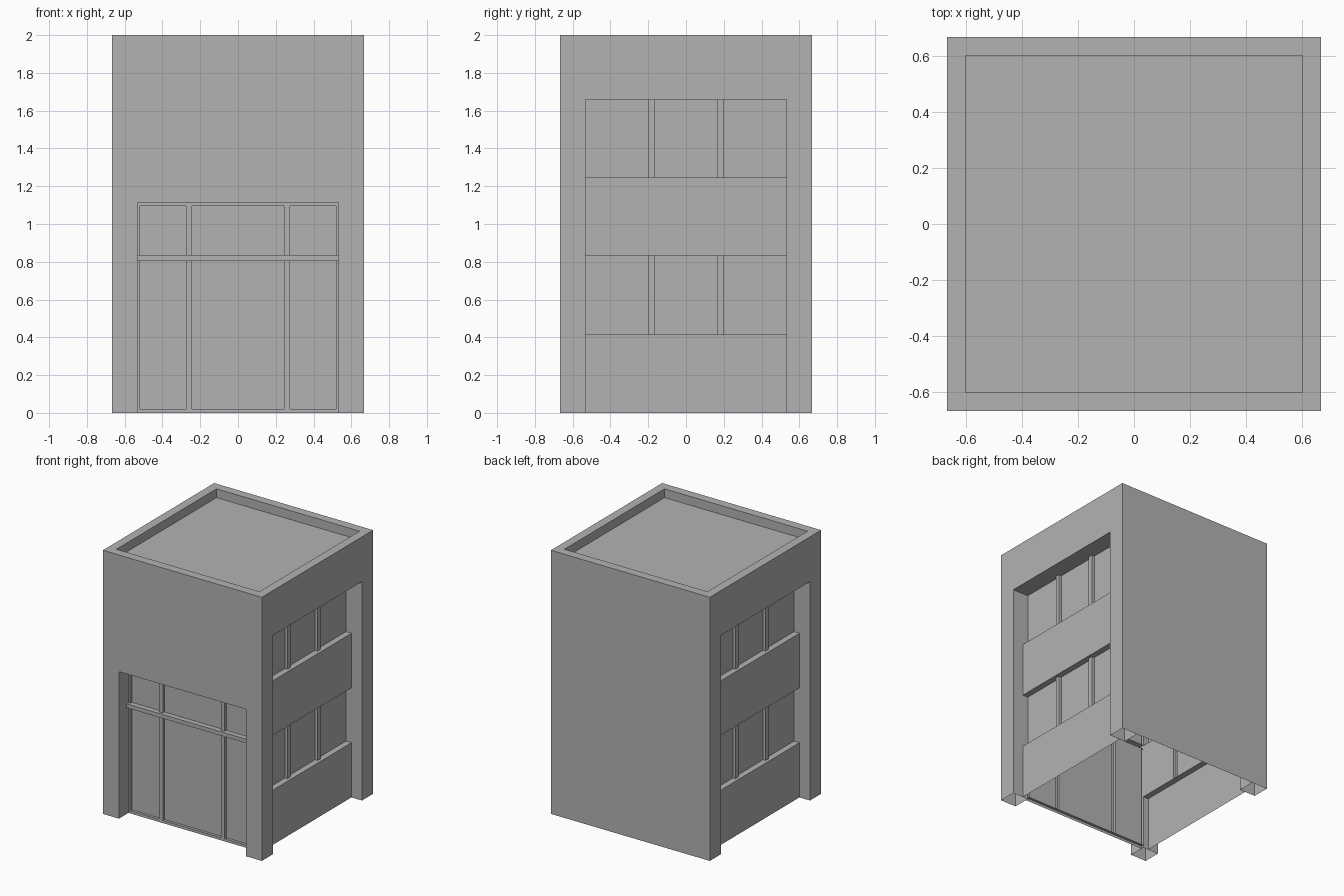
import bpy
from mathutils import Matrix, Vector

old = bpy.data.objects.get("Cube")
if old:
    bpy.data.objects.remove(old, do_unlink=True)

H = 0.667          # half width of the building
P = 0.533          # inner edge of the corner pillars
R = H - P          # depth of the window recesses
TOP = 2.0

grey = bpy.data.materials.new("plain_grey")
grey.use_nodes = True
COLOUR = (0.45, 0.45, 0.45, 1)
grey.diffuse_color = COLOUR
grey.node_tree.nodes["Principled BSDF"].inputs["Base Color"].default_value = COLOUR

# Wall frames: u runs along the wall, d runs inward from its face, z is up
WALLS = {
    "front": Matrix(((1, 0, 0, 0), (0, 1, 0, -H), (0, 0, 1, 0), (0, 0, 0, 1))),
    "back": Matrix(((1, 0, 0, 0), (0, -1, 0, H), (0, 0, 1, 0), (0, 0, 0, 1))),
    "left": Matrix(((0, -1, 0, H), (1, 0, 0, 0), (0, 0, 1, 0), (0, 0, 0, 1))),
    "right": Matrix(((0, 1, 0, -H), (1, 0, 0, 0), (0, 0, 1, 0), (0, 0, 0, 1))),
}
AXES = "udz"


def shell(name, frame, boxes, sides, inward=False):
    """Open boxes (u0, u1, d0, d1, z0, z1) with only the listed sides."""
    verts, faces = [], []
    for b in boxes:
        span = [b[0:2], b[2:4], b[4:6]]
        for side in sides.split():
            a = AXES.index(side[0])
            plus = side[1] == "+"
            i, j = (a + 1) % 3, (a + 2) % 3
            ring = []
            for p, q in ((0, 0), (1, 0), (1, 1), (0, 1)):
                co = Vector()
                co[a], co[i], co[j] = span[a][plus], span[i][p], span[j][q]
                ring.append(frame @ co)
            if (not plus) ^ inward ^ (frame.determinant() < 0):
                ring.reverse()
            faces.append(range(len(verts), len(verts) + 4))
            verts += ring
    mesh = bpy.data.meshes.new(name)
    mesh.from_pydata(verts, [], [tuple(f) for f in faces])
    mesh.materials.append(grey)
    obj = bpy.data.objects.new(name, mesh)
    bpy.context.collection.objects.link(obj)
    return obj


def wall_with_opening(name, head):
    """Outer face around a full-width opening, and the reveal of the opening."""
    f = WALLS[name]
    shell(name + "_wall", f, [(-H, -P, 0, 0, 0, head), (P, H, 0, 0, 0, head),
                              (-H, H, 0, 0, head, TOP)], "d-")
    shell(name + "_reveal", f, [(-P, P, 0, R, 0, head)], "u- u+ z+", inward=True)


def glazing(name, cols, rows):
    """Panes between pairs of bar edges."""
    shell(name, WALLS[name.split("_")[0]],
          [(u0, u1, R, R, z0, z1) for u0, u1 in cols for z0, z1 in rows], "d-")


# Front: shop window with posts, transom, sill and head bar
HEAD = 1.115
wall_with_opening("front", HEAD)
posts = [(-P, -0.518), (-0.275, -0.243), (0.243, 0.275), (0.518, P)]
rails = [(0, 0.02, 0.02), (0.805, 0.835, 0.04), (1.095, HEAD, 0.02)]
cols = [(a[1], b[0]) for a, b in zip(posts, posts[1:])]
rows = [(a[1], b[0]) for a, b in zip(rails, rails[1:])]
glazing("front_glass", cols, rows)
shell("front_posts", WALLS["front"],
      [(u0, u1, R - 0.02, R, z0, z1) for u0, u1 in posts for z0, z1 in rows],
      "u- u+ d-")
for part, (z0, z1, out) in zip(("sill", "transom", "head_bar"), rails):
    shell("front_" + part, WALLS["front"], [(-P, P, R - out, R, z0, z1)],
          "d- z+" if part == "sill" else "d- z- z+")

# Sides: two rows of windows above recessed spandrel panels
SIDE_ROWS = [(0.415, 0.832), (1.245, 1.66)]
SIDE_HEAD = SIDE_ROWS[1][1]
mullions = [(-0.198, -0.163), (0.163, 0.198)]
side_cols = [(-P, -0.198), (-0.163, 0.163), (0.198, P)]
for side in ("left", "right"):
    f = WALLS[side]
    wall_with_opening(side, SIDE_HEAD)
    glazing(side + "_glass", side_cols, SIDE_ROWS)
    shell(side + "_mullions", f,
          [(u0, u1, R - 0.022, R, z0, z1) for u0, u1 in mullions for z0, z1 in SIDE_ROWS],
          "u- u+ d-")
    shell(side + "_lower_panel", f, [(-P, P, 0.088, R, 0, SIDE_ROWS[0][0])], "d- z+")
    shell(side + "_upper_panel", f,
          [(-P, P, 0.088, R, SIDE_ROWS[0][1], SIDE_ROWS[1][0])], "d- z- z+")
    # Inner face of the rear corner pillar
    shell(side + "_rear_pillar", f, [(P, H, R, R, 0, SIDE_HEAD)], "d+")

# Plain back wall
shell("back_wall", WALLS["back"], [(-H, H, 0, 0, 0, TOP)], "d-")

# Parapet and sunken roof
IN, DECK = 0.6, 1.933
flat = Matrix.Identity(4)
shell("parapet_top", flat, [(-H, H, -H, -IN, TOP, TOP), (-H, H, IN, H, TOP, TOP),
                            (-H, -IN, -IN, IN, TOP, TOP), (IN, H, -IN, IN, TOP, TOP)], "z+")
shell("roof_deck", flat, [(-IN, IN, -IN, IN, DECK, TOP)], "u- u+ d- d+ z-", inward=True)
